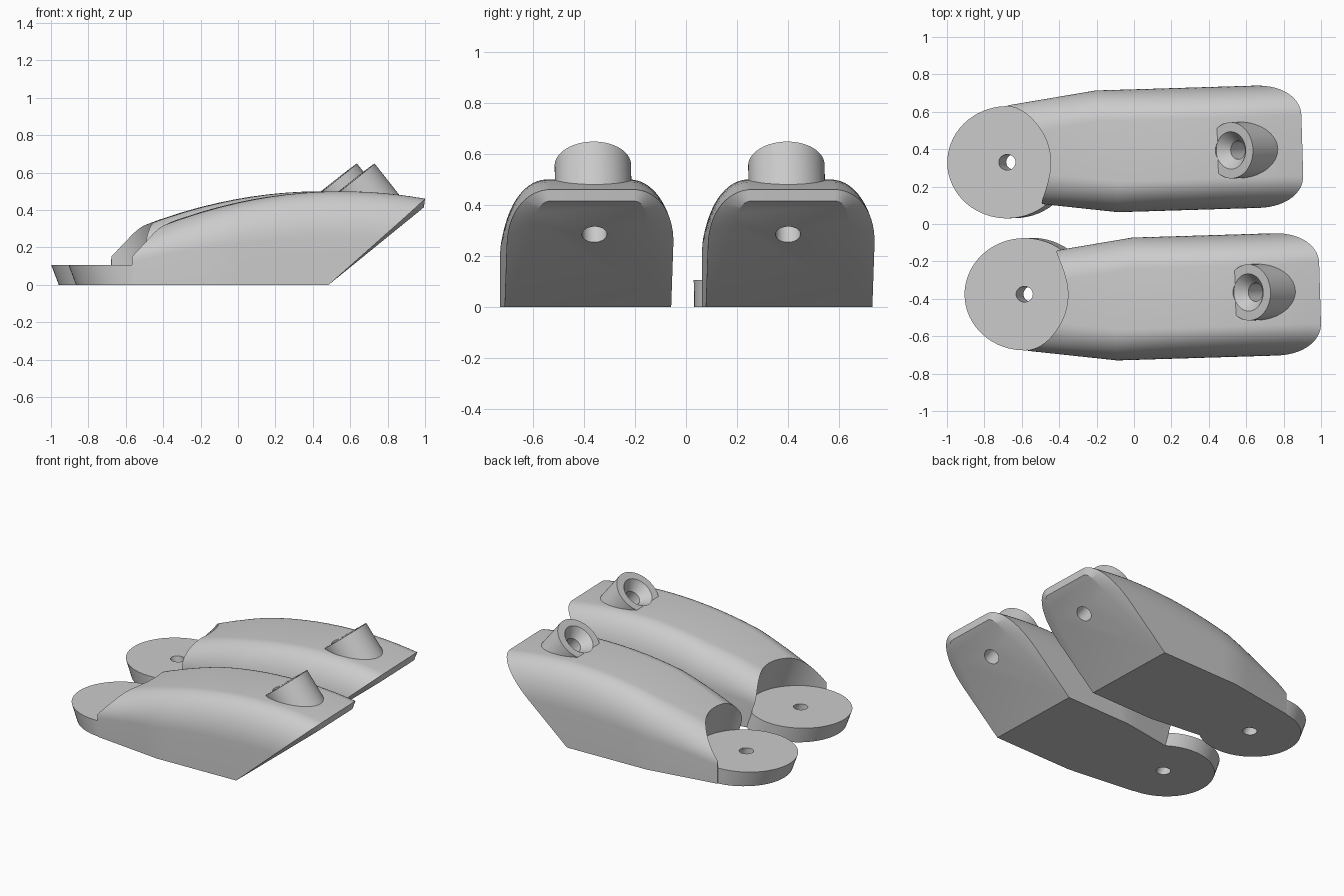
import bpy, bmesh, math
from mathutils import Matrix, Vector

if "Cube" in bpy.data.objects:
    bpy.data.objects.remove(bpy.data.objects["Cube"])

grey = bpy.data.materials.new("plain grey")
grey.diffuse_color = (0.6, 0.6, 0.6, 1)
grey.use_nodes = True
grey.node_tree.nodes["Principled BSDF"].inputs["Base Color"].default_value = grey.diffuse_color


def new_object(name, bm):
    bmesh.ops.recalc_face_normals(bm, faces=bm.faces[:])
    me = bpy.data.meshes.new(name)
    bm.to_mesh(me)
    bm.free()
    ob = bpy.data.objects.new(name, me)
    bpy.context.collection.objects.link(ob)
    return ob


def lathe(name, profile, matrix, n=64):
    """Closed turned solid from (radius, height) pairs, placed by matrix."""
    bm = bmesh.new()
    rings = [[bm.verts.new(matrix @ Vector((r * math.cos(i * math.tau / n),
                                            r * math.sin(i * math.tau / n), h)))
              for i in range(n)] for r, h in profile]
    for a, b in zip(rings, rings[1:]):
        for i in range(n):
            j = (i + 1) % n
            bm.faces.new((a[i], a[j], b[j], b[i]))
    bm.faces.new(rings[0])
    bm.faces.new(rings[-1])
    return new_object(name, bm)


def combine(target, tool, operation):
    mod = target.modifiers.new("join", 'BOOLEAN')
    mod.operation, mod.object, mod.solver = operation, tool, 'EXACT'
    bpy.context.view_layer.update()
    dg = bpy.context.evaluated_depsgraph_get()
    me = bpy.data.meshes.new_from_object(target.evaluated_get(dg))
    target.modifiers.clear()
    target.data = me
    bpy.data.objects.remove(tool)


# Body outline: arched top line and plan half-width with a tapered tail
SEG = 14
SHOULDER = 0.165
HALF = 0.327


def top_height(x):
    return 0.5 - 0.2 * (x - 0.55) ** 2


def half_width(x, side):
    start = 0.0 if side > 0 else -0.1
    return HALF - 0.138 * max(0.0, start - x)


def section(xb, lean):
    """Arch section, leaning forward with height."""
    pts = []
    for side in (1, -1):
        half = []
        for k in range(-1, SEG + 1):
            t = max(k, 0) / SEG * math.pi / 2
            f = 0.0 if k < 0 else 0.5 + 0.5 * math.sin(t)
            x = xb
            for _ in range(15):
                z = f * top_height(x)
                x = xb + lean * z
            half.append((x, side * (half_width(x, side) - SHOULDER * (1 - math.cos(t))), z))
        pts += half if side > 0 else half[::-1]
    return pts


def end_face():
    """Smaller arch outline of the sloping end."""
    half = [(HALF, 0.0)]
    for k in range(SEG + 1):
        t = k / SEG * math.pi / 2
        half.append((0.165 + 0.06 * math.cos(t), 0.32 + 0.095 * math.sin(t)))
    return ([(0.475 + 1.24 * z, y, z) for y, z in half]
            + [(0.475 + 1.24 * z, -y, z) for y, z in half[::-1]])


def make_body(name):
    stations = [-0.575, -0.45, -0.325, -0.2, -0.1, 0.0]
    rings = [section(x, 0) for x in stations]
    for i in range(1, 13):
        rings.append(section(0.475 * i / 12, 1.13 * i / 12))
    rings.append(end_face())
    bm = bmesh.new()
    vs = [[bm.verts.new(p) for p in r] for r in rings]
    n = len(vs[0])
    for a, b in zip(vs, vs[1:]):
        for i in range(n):
            j = (i + 1) % n
            bm.faces.new((a[i], a[j], b[j], b[i]))
    bm.faces.new(vs[0])
    bm.faces.new(vs[-1])
    bmesh.ops.remove_doubles(bm, verts=bm.verts[:], dist=1e-4)
    return new_object(name, bm)


# Leaning frame of the round foot, and tilted frame of the screw boss
foot = Matrix(((1.067, 0, -0.38, -0.545), (0, 1, 0, 0.042), (0, 0, 1, 0), (0, 0, 0, 1)))
boss = (Matrix.Translation((0.613, 0.015, 0.5555))
        @ Matrix.Rotation(-math.atan2(0.62, 0.785), 4, 'Y'))


def make_bracket(name, place):
    ob = make_body(name)
    # Round pocket above the foot, then the foot disc
    combine(ob, lathe("pocket", [(0.3006, 0.104), (0.3006, 0.7)], foot), 'DIFFERENCE')
    combine(ob, lathe("disc", [(0.3, 0), (0.3, 0.105)], foot), 'UNION')
    # Screw boss
    combine(ob, lathe("boss", [(0.15, -0.25), (0.15, 0)], boss), 'UNION')
    # Countersunk screw hole and foot hole
    combine(ob, lathe("screw_hole", [(0.049, -0.5), (0.049, -0.06), (0.1, 0), (0.1, 0.02)],
                      boss, 40), 'DIFFERENCE')
    combine(ob, lathe("foot_hole", [(0.042, -0.1), (0.042, 0.2)], foot, 32), 'DIFFERENCE')
    ob.data.transform(place)
    if place.determinant() < 0:
        ob.data.flip_normals()
    ob.data.materials.clear()
    ob.data.materials.append(grey)
    for p in ob.data.polygons:
        p.material_index = 0
    bpy.ops.object.select_all(action='DESELECT')
    ob.select_set(True)
    bpy.context.view_layer.objects.active = ob
    bpy.ops.object.shade_smooth_by_angle(angle=math.radians(25))


# A pair of mirrored brackets, both turned slightly
turn = Matrix.Rotation(math.radians(1.75), 4, 'Z')
make_bracket("front_bracket", Matrix.Translation((0, -0.3995, 0)) @ turn)
make_bracket("back_bracket", Matrix.Translation((-0.095, 0.39, 0)) @ turn
             @ Matrix.Diagonal((1, -1, 1, 1)))
